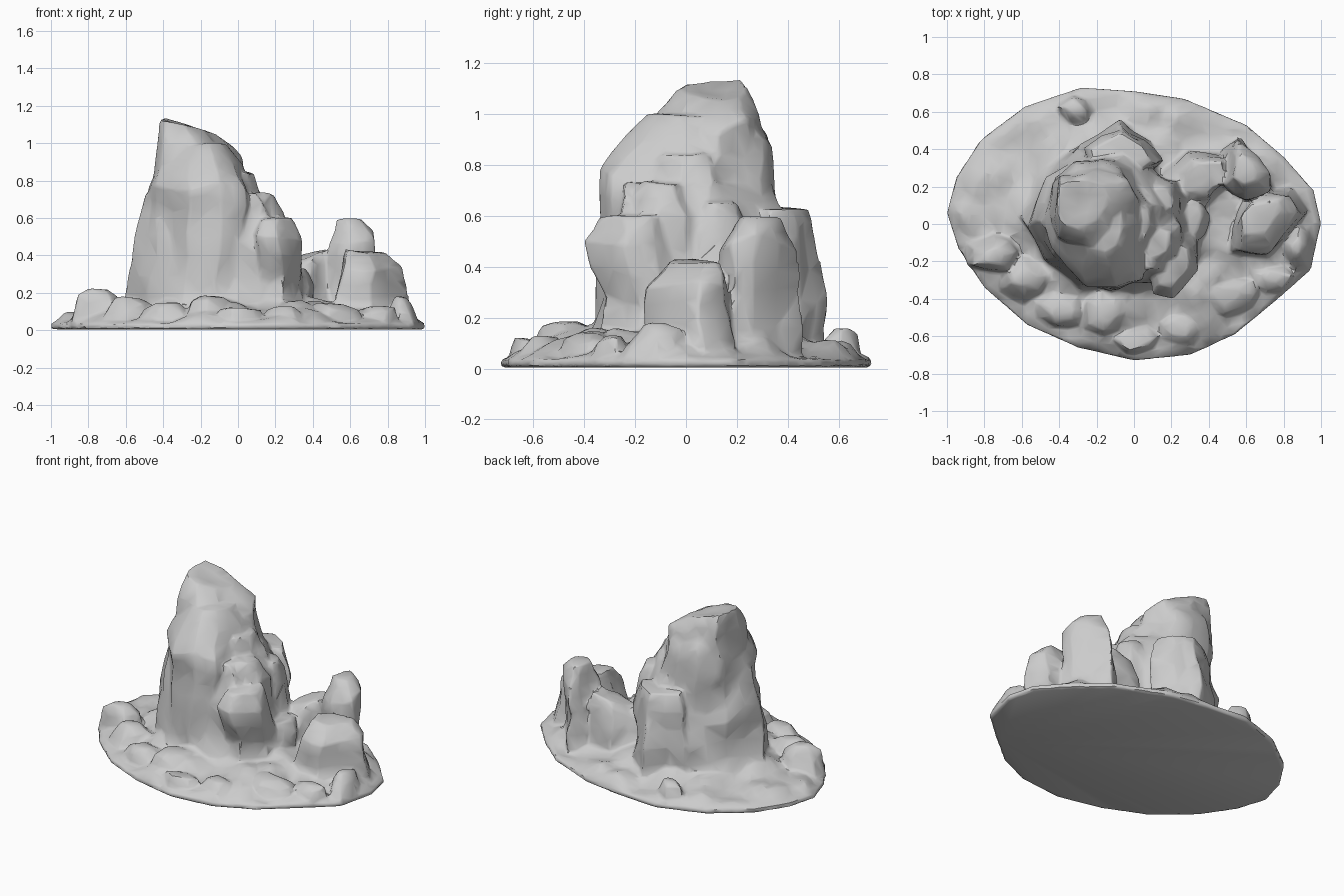
import bpy, bmesh, math, random
from mathutils import Vector, noise

if "Cube" in bpy.data.objects:
    bpy.data.objects.remove(bpy.data.objects["Cube"])

random.seed(4)
parts = []


def finish(bm, name):
    bmesh.ops.recalc_face_normals(bm, faces=bm.faces[:])
    me = bpy.data.meshes.new(name)
    bm.to_mesh(me)
    bm.free()
    ob = bpy.data.objects.new(name, me)
    bpy.context.collection.objects.link(ob)
    parts.append(ob)


# Rock: a footprint lofted through levels (z, scale, dx, dy), then roughened
def rock(name, poly, levels, tilt=(0, 0), amp=0.045):
    n = len(poly)
    cx = sum(p[0] for p in poly) / n
    cy = sum(p[1] for p in poly) / n
    bm = bmesh.new()
    rings = []
    for i, (z, s, dx, dy) in enumerate(levels):
        f = i / (len(levels) - 1)
        ring = []
        for x, y in poly:
            ox, oy = (x - cx) * s, (y - cy) * s
            zz = z + f * (tilt[0] * ox + tilt[1] * oy)
            if 0 < i < len(levels) - 1:
                zz += random.uniform(-0.04, 0.04)
            ring.append(bm.verts.new((cx + ox + dx, cy + oy + dy, max(zz, 0.02))))
        rings.append(ring)
    for a, b in zip(rings, rings[1:]):
        for k in range(n):
            bm.faces.new((a[k], a[(k + 1) % n], b[(k + 1) % n], b[k]))
    bm.faces.new(rings[0][::-1])
    top = bm.faces.new(rings[-1])
    bmesh.ops.poke(bm, faces=[top])
    bmesh.ops.triangulate(bm, faces=bm.faces[:])
    bmesh.ops.subdivide_edges(bm, edges=bm.edges[:], cuts=1, use_grid_fill=True)
    for v in bm.verts:
        d = noise.noise_vector(v.co * 5) * amp
        v.co += Vector((d.x, d.y, d.z * 0.5))
        v.co.z = max(v.co.z, 0.02)
    finish(bm, name)


def blob(cx, cy, rx, ry, n=7):
    pts = []
    for k in range(n):
        a = 2 * math.pi * (k + random.uniform(-0.25, 0.25)) / n
        r = random.uniform(0.9, 1.1)
        pts.append((cx + rx * r * math.cos(a), cy + ry * r * math.sin(a)))
    return pts


# Ground slab: irregular outline, uneven rocky top, flat underside
outline = [(1, 0), (0.96, 0.18), (0.8, 0.36), (0.6, 0.53), (0.27, 0.67), (0, 0.71),
           (-0.28, 0.73), (-0.58, 0.63), (-0.82, 0.45), (-0.95, 0.25), (-1, 0.06),
           (-0.94, -0.13), (-0.8, -0.34), (-0.57, -0.54), (-0.3, -0.66), (0, -0.73),
           (0.3, -0.7), (0.54, -0.59), (0.77, -0.4), (0.94, -0.25)]
rim = []
for a, b in zip(outline, outline[1:] + outline[:1]):
    for t in (0, 1 / 3, 2 / 3):
        rim.append((a[0] + (b[0] - a[0]) * t, a[1] + (b[1] - a[1]) * t))
bm = bmesh.new()
rings = []
for r in [1, 0.97, 0.93, 0.88, 0.82, 0.76, 0.7, 0.63, 0.56, 0.48, 0.3]:
    ring = []
    for x, y in rim:
        p = Vector((x * r, y * r, 0))
        rise = min(1, (1 - r) * 12)
        cell = noise.voronoi(p * 5)[0][0]
        z = 0.035 + 0.025 * rise + 0.2 * (1 - r)
        z += rise * (0.10 * (0.4 - cell) + 0.03 * noise.noise(p * 4))
        ring.append(bm.verts.new((p.x, p.y, max(z, 0.035))))
    rings.append(ring)
n = len(rim)
for a, b in zip(rings, rings[1:]):
    for k in range(n):
        bm.faces.new((a[k], a[(k + 1) % n], b[(k + 1) % n], b[k]))
bm.faces.new(rings[-1])
under = [bm.verts.new((x, y, 0.004)) for x, y in rim]
for k in range(n):
    bm.faces.new((under[k], under[(k + 1) % n], rings[0][(k + 1) % n], rings[0][k]))
bm.faces.new(under[::-1])
finish(bm, "ground_slab")

# Main tower
rock("tower_base",
     [(-0.6, 0.03), (-0.48, -0.18), (-0.28, -0.34), (0, -0.34), (0.2, -0.3), (0.3, -0.1),
      (0.26, 0.12), (0.12, 0.3), (-0.05, 0.44), (-0.28, 0.42), (-0.5, 0.26)],
     [(0.03, 1.08, 0, 0), (0.2, 1, 0, 0), (0.42, 0.91, 0, -0.01), (0.6, 0.84, 0, -0.01),
      (0.72, 0.72, -0.03, -0.01)])
rock("tower_upper",
     [(-0.49, 0.05), (-0.45, -0.13), (-0.28, -0.33), (-0.1, -0.36), (0.02, -0.3),
      (0.08, -0.1), (0.06, 0.12), (-0.02, 0.28), (-0.15, 0.35), (-0.32, 0.34), (-0.44, 0.22)],
     [(0.05, 1.02, 0, 0), (0.4, 0.98, 0, 0), (0.63, 1.0, 0, 0), (0.77, 0.97, 0, 0),
      (0.91, 0.78, -0.01, 0.06), (0.99, 0.6, -0.03, 0.07)])
rock("tower_summit",
     [(-0.45, 0.05), (-0.4, -0.07), (-0.25, -0.12), (-0.05, -0.05), (0.03, 0.12),
      (-0.04, 0.25), (-0.2, 0.3), (-0.4, 0.25)],
     [(0.7, 1.05, 0, 0), (0.97, 0.97, 0, 0), (1.1, 0.62, -0.07, 0.02)], tilt=(-0.25, 0.05))

# Shoulders and steps leaning on the tower
rock("back_shoulder",
     [(-0.28, 0.28), (0, 0.25), (0.14, 0.33), (0.06, 0.43), (-0.07, 0.54), (-0.28, 0.42)],
     [(0.03, 1.08, 0, 0), (0.3, 1, 0, 0), (0.55, 0.95, 0, 0), (0.63, 0.8, 0, -0.01)])
rock("front_shoulder",
     [(0.1, -0.36), (0.22, -0.4), (0.33, -0.25), (0.34, -0.1), (0.22, -0.03), (0.08, -0.1)],
     [(0.03, 1.1, 0.03, 0.06), (0.25, 0.93, 0.01, 0.05), (0.52, 1, 0, 0), (0.6, 0.75, -0.01, 0)])
for i, (x, y, rx, ry, z) in enumerate([(0.02, -0.01, 0.12, 0.17, 0.85), (0.14, -0.09, 0.13, 0.12, 0.73),
                                       (0.14, 0.13, 0.12, 0.12, 0.66), (0.28, 0.03, 0.12, 0.13, 0.33)]):
    rock(f"tower_step_{i + 1}", blob(x, y, rx, ry),
         [(max(0.03, z - 0.5), 1.1, 0, 0), (z - 0.1, 1, 0, 0), (z, 0.65, -0.01, 0)])

# Standing boulders on the right
rock("side_boulder",
     [(0.54, 0.0), (0.54, -0.16), (0.72, -0.17), (0.89, 0.06), (0.83, 0.17), (0.62, 0.15)],
     [(0.03, 1.12, 0, 0), (0.2, 1, 0, 0), (0.34, 0.9, 0.01, 0), (0.43, 0.52, -0.03, 0.03)],
     tilt=(-0.2, 0))
rock("side_column",
     [(0.47, 0.22), (0.6, 0.13), (0.73, 0.18), (0.72, 0.27), (0.56, 0.45), (0.49, 0.38)],
     [(0.03, 1.12, 0, 0), (0.3, 1, 0, 0), (0.49, 0.9, 0, 0), (0.6, 0.5, -0.01, 0)])
rock("low_boulder",
     [(0.2, 0.14), (0.38, 0.1), (0.5, 0.2), (0.48, 0.36), (0.3, 0.38), (0.18, 0.3)],
     [(0.03, 1.12, 0, 0), (0.22, 1, 0, 0), (0.34, 0.9, 0, 0), (0.4, 0.65, 0.02, 0)],
     tilt=(0.3, 0))

# Rubble half sunk into the slab: x, y, half width, half depth, height
rubble = [(-0.75, -0.16, 0.16, 0.13, 0.22), (-0.58, -0.3, 0.17, 0.14, 0.17),
          (-0.15, -0.48, 0.18, 0.14, 0.18), (0.25, -0.58, 0.15, 0.1, 0.13),
          (0.0, -0.6, 0.15, 0.09, 0.11), (0.88, -0.12, 0.09, 0.14, 0.18),
          (0.5, -0.36, 0.2, 0.13, 0.14), (-0.3, 0.62, 0.13, 0.08, 0.15),
          (-0.38, -0.46, 0.17, 0.11, 0.15), (0.72, -0.28, 0.14, 0.11, 0.13)]
for i, (x, y, rx, ry, z) in enumerate(rubble):
    rock(f"rubble_{i + 1}", blob(x, y, rx, ry),
         [(0.02, 1.0, 0, 0), (z * 0.7, 0.76, 0, 0), (z, 0.35, 0, 0)], amp=0.03)

# Fuse everything into one weathered, lightly faceted mass
bpy.ops.object.select_all(action='DESELECT')
for ob in parts:
    ob.select_set(True)
bpy.context.view_layer.objects.active = parts[0]
bpy.ops.object.join()
formation = bpy.context.view_layer.objects.active
formation.name = "rock_formation"
fuse = formation.modifiers.new("fuse", 'REMESH')
fuse.mode = 'VOXEL'
fuse.voxel_size = 0.012
weather = formation.modifiers.new("weather", 'SMOOTH')
weather.factor = 0.5
weather.iterations = 4
facet = formation.modifiers.new("facet", 'DECIMATE')
facet.ratio = 0.05
for name in ("fuse", "weather", "facet"):
    bpy.ops.object.modifier_apply(modifier=name)
bpy.ops.object.shade_smooth_by_angle(angle=math.radians(40))
